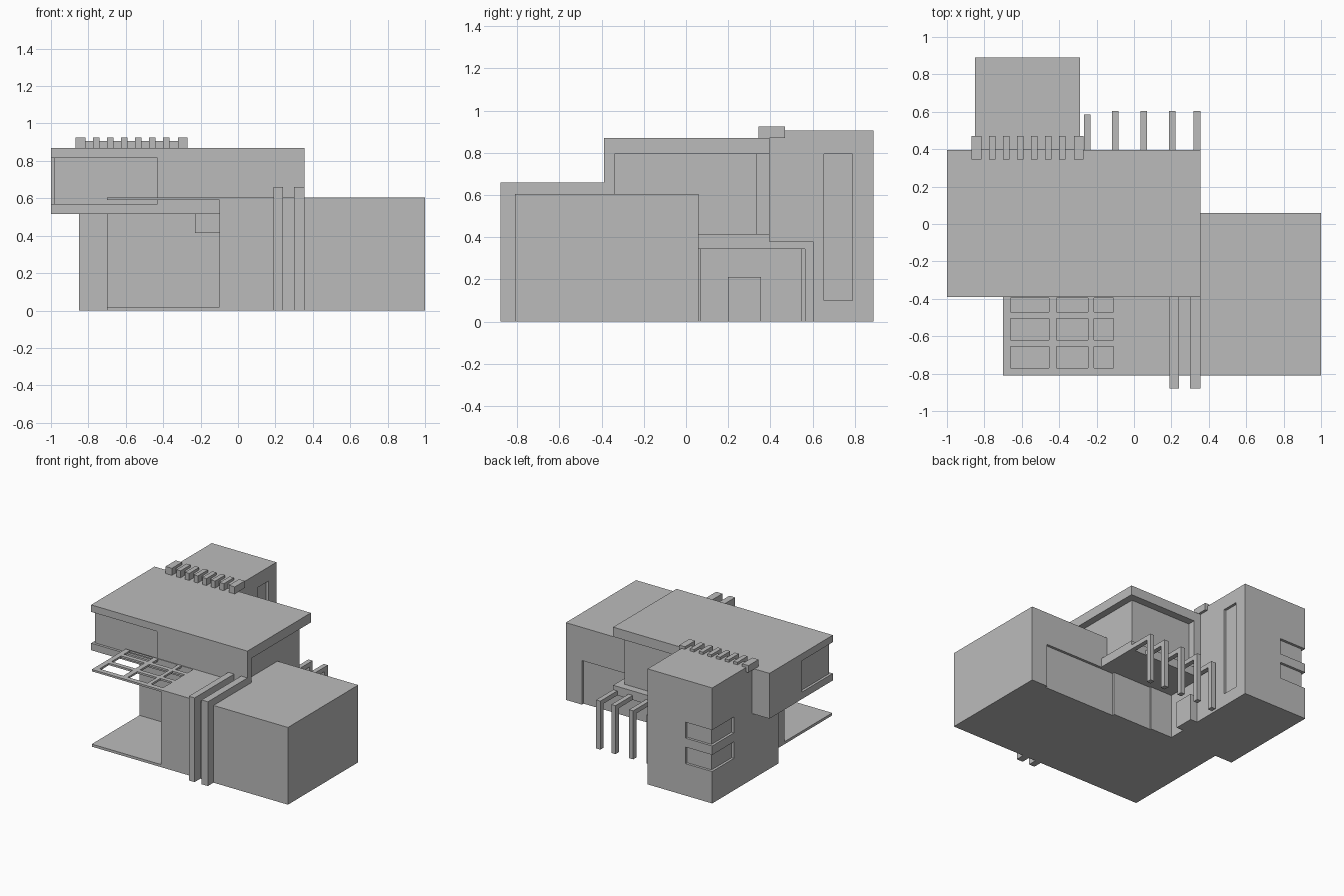
import bpy

cube = bpy.data.objects.get("Cube")
if cube:
    bpy.data.objects.remove(cube, do_unlink=True)

COLOUR = (0.5, 0.5, 0.5, 1.0)
grey = bpy.data.materials.new("plaster_grey")
grey.use_nodes = True
grey.diffuse_color = COLOUR
grey.node_tree.nodes["Principled BSDF"].inputs["Base Color"].default_value = COLOUR


def box(name, x, y, z):
    """Axis-aligned block given as (min, max) on each axis."""
    bpy.ops.mesh.primitive_cube_add(size=1)
    obj = bpy.context.object
    obj.name = obj.data.name = name
    for v in obj.data.vertices:
        v.co = [lo if c < 0 else hi for c, (lo, hi) in zip(v.co, (x, y, z))]
    obj.data.materials.append(grey)
    return obj


def cut(obj, x, y, z):
    """Carve a block-shaped recess out of obj."""
    cutter = box("cutter", x, y, z)
    cutter.hide_render = True
    mod = obj.modifiers.new("recess", 'BOOLEAN')
    mod.operation = 'DIFFERENCE'
    mod.solver = 'EXACT'
    mod.object = cutter
    bpy.context.view_layer.objects.active = obj
    bpy.ops.object.modifier_apply(modifier=mod.name)
    bpy.data.objects.remove(cutter, do_unlink=True)


# Ground floor: wide wing with a shallow recess in its back wall
wing = box("ground_wing", (-0.10, 1.0), (-0.81, 0.06), (0, 0.605))
cut(wing, (0.235, 0.86), (0.04, 0.2), (-0.1, 0.345))
box("patio_back_room", (-0.70, -0.10), (-0.22, 0.07), (0, 0.515))
box("patio", (-0.70, -0.10), (-0.81, -0.22), (0, 0.02))

# Stair tower with a tall side window and two corner windows
tower = box("tower", (-0.85, -0.29), (0.396, 0.89), (0, 0.905))
cut(tower, (-0.31, -0.2), (0.655, 0.79), (0.10, 0.795))
for z in ((0.45, 0.575), (0.25, 0.38)):
    cut(tower, (-1, -0.62), (0.87, 1), z)
    cut(tower, (-1, -0.83), (0.62, 1), z)
box("tower_base", (-0.85, -0.29), (0.07, 0.396), (0, 0.515))

# Upper floor: cantilevered box with a corner window
upper = box("upper_floor", (-1.0, -0.23), (-0.39, 0.395), (0.515, 0.87))
cut(upper, (-1.2, -0.43), (-0.5, -0.37), (0.57, 0.815))
cut(upper, (-1.2, -0.98), (-0.5, -0.01), (0.57, 0.815))

# Upper floor: inset room under the roof, beside the terrace
box("inset_room", (-0.23, 0.30), (-0.34, 0.335), (0.415, 0.795))
box("upper_front_wall", (-0.23, 0.355), (-0.39, -0.34), (0.515, 0.795))
box("roof", (-0.23, 0.355), (-0.39, 0.395), (0.795, 0.87))
box("terrace_slab", (-0.29, 0.355), (0.06, 0.395), (0.345, 0.415))
box("terrace_end_wall", (-0.29, -0.23), (0.07, 0.395), (0.38, 0.515))

# Front piers
for i, x in enumerate(((0.19, 0.24), (0.30, 0.355))):
    box(f"front_pier_{i + 1}", x, (-0.88, -0.385), (0, 0.66))

# Front canopy: flat plate with a grid of openings
canopy = box("canopy", (-0.70, -0.10), (-0.81, -0.39), (0.59, 0.605))
for x in ((-0.66, -0.455), (-0.415, -0.245), (-0.215, -0.11)):
    for y in ((-0.77, -0.655), (-0.62, -0.505), (-0.47, -0.395)):
        cut(canopy, x, y, (0.5, 0.7))

# Back pergola: beams carried on posts
for i, (x, end) in enumerate(((-0.25, 0.585), (-0.10, 0.605), (0.052, 0.605),
                              (0.205, 0.605), (0.337, 0.605))):
    span = (x - 0.018, x + 0.018)
    box(f"pergola_beam_{i + 1}", span, (0.395, end), (0.345, 0.38))
    box(f"pergola_post_{i + 1}", span, (end - 0.04, end), (0, 0.345))

# Low cabinet against the tower
box("cabinet", (-0.29, -0.23), (0.20, 0.355), (0, 0.21))

# Row of roof slats with wider ends
slats = [(-0.87, -0.815), (-0.32, -0.27)]
slats += [(-0.775 + 0.075 * i, -0.74 + 0.075 * i) for i in range(6)]
for i, x in enumerate(slats):
    box(f"roof_slat_{i + 1}", x, (0.345, 0.47), (0.87, 0.925))
